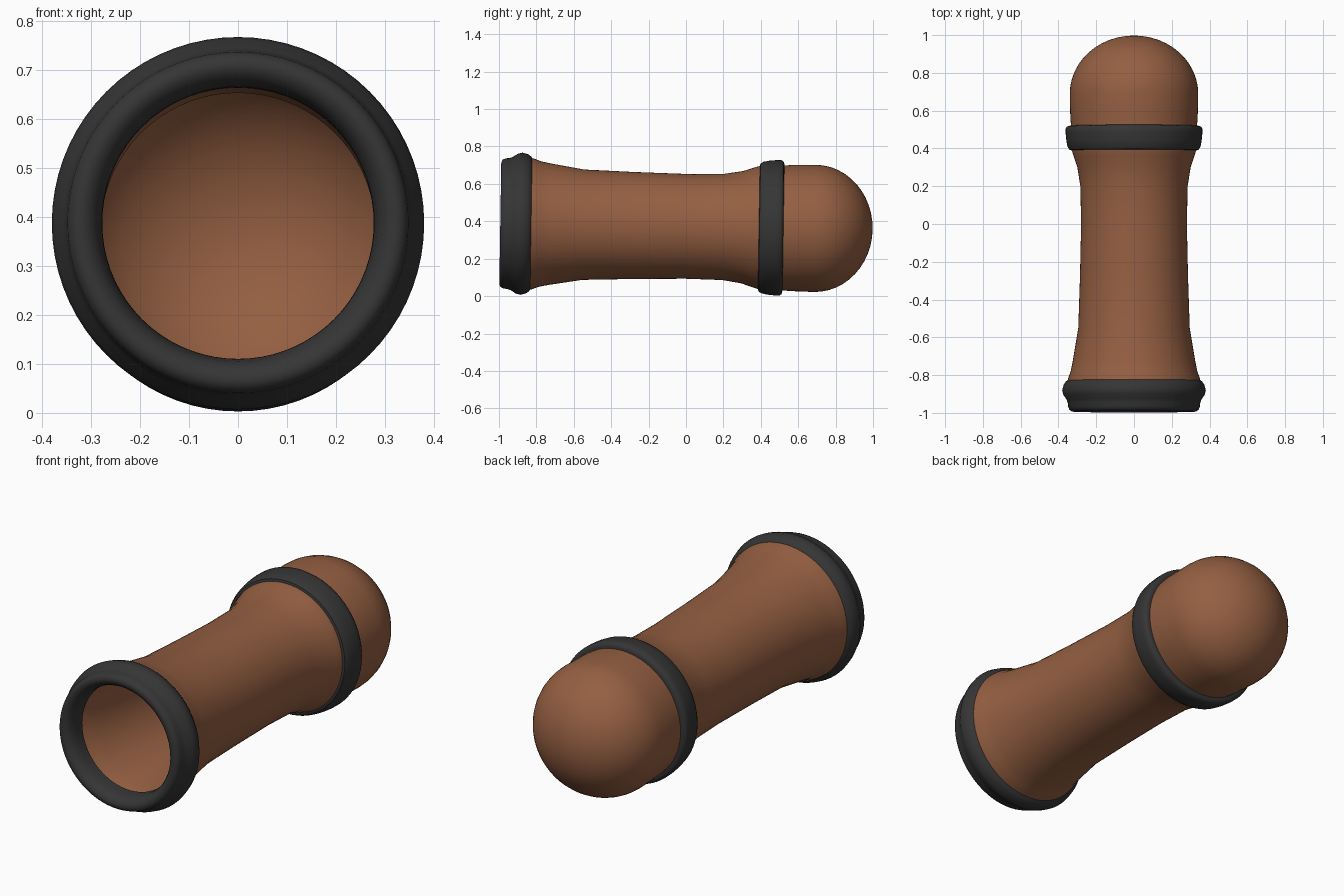
import bpy, bmesh, math
from mathutils import Matrix, Vector

if "Cube" in bpy.data.objects:
    bpy.data.objects.remove(bpy.data.objects["Cube"])

SEGS = 72
# The whole model leans very slightly about x
TILT = Matrix.Translation((0, 0, 0.373)) @ Matrix.Rotation(-0.016, 4, 'X')


def material(name, rgb):
    m = bpy.data.materials.new(name)
    m.diffuse_color = (*rgb, 1)
    m.use_nodes = True
    m.node_tree.nodes["Principled BSDF"].inputs["Base Color"].default_value = m.diffuse_color
    return m


brown = material("brown", (0.30, 0.115, 0.054))
black = material("soft black", (0.036, 0.036, 0.036))


def lathe(name, profile, mat):
    """Spin (y, radius) points around the y axis."""
    bm = bmesh.new()
    verts = [bm.verts.new((r, y, 0)) for y, r in profile]
    edges = [bm.edges.new(p) for p in zip(verts, verts[1:])]
    bmesh.ops.spin(bm, geom=verts + edges, cent=(0, 0, 0), axis=(0, 1, 0),
                   angle=2 * math.pi, steps=SEGS, use_duplicate=False)
    bmesh.ops.remove_doubles(bm, verts=bm.verts, dist=1e-5)
    bmesh.ops.recalc_face_normals(bm, faces=bm.faces)
    # open shells: make the widest faces point away from the axis
    f = max(bm.faces, key=lambda f: Vector((f.calc_center_median().x, 0, f.calc_center_median().z)).length)
    c = f.calc_center_median()
    if f.normal.dot(Vector((c.x, 0, c.z))) < 0:
        bmesh.ops.reverse_faces(bm, faces=bm.faces)
    bm.transform(TILT)
    mesh = bpy.data.meshes.new(name)
    bm.to_mesh(mesh)
    bm.free()
    mesh.materials.append(mat)
    ob = bpy.data.objects.new(name, mesh)
    bpy.context.collection.objects.link(ob)
    bpy.context.view_layer.objects.active = ob
    ob.select_set(True)
    bpy.ops.object.shade_smooth_by_angle(angle=math.radians(45))
    ob.select_set(False)


# Hollow waisted tube closed by a rounded end
dome = [(0.69 + 0.308 * math.sin(a), 0.34 * math.cos(a))
        for a in (math.radians(7.5 * i) for i in range(12))]
lathe("hollow_body",
      [(-0.86, 0.355), (-0.82, 0.35), (-0.78, 0.335), (-0.73, 0.325),
       (-0.55, 0.295), (-0.28, 0.286), (0, 0.28), (0.2, 0.284), (0.3, 0.3),
       (0.36, 0.32), (0.41, 0.335), (0.52, 0.333), (0.56, 0.337)]
      + dome + [(0.998, 0)], brown)

# Rubber mouth ring: stepped outside, rolled inwards at the opening
lathe("mouth_ring",
      [(-0.825, 0.345), (-0.833, 0.36), (-0.85, 0.372), (-0.88, 0.38),
       (-0.905, 0.374), (-0.93, 0.357), (-0.95, 0.35), (-0.97, 0.348),
       (-0.985, 0.341), (-0.993, 0.328), (-0.992, 0.312), (-0.98, 0.295),
       (-0.96, 0.284), (-0.93, 0.278), (-0.89, 0.277)], black)

# Band between the tube and the rounded end
lathe("middle_band",
      [(0.39, 0.33), (0.393, 0.342), (0.41, 0.352), (0.44, 0.358),
       (0.48, 0.362), (0.505, 0.362), (0.516, 0.355), (0.52, 0.343),
       (0.521, 0.33)], black)
